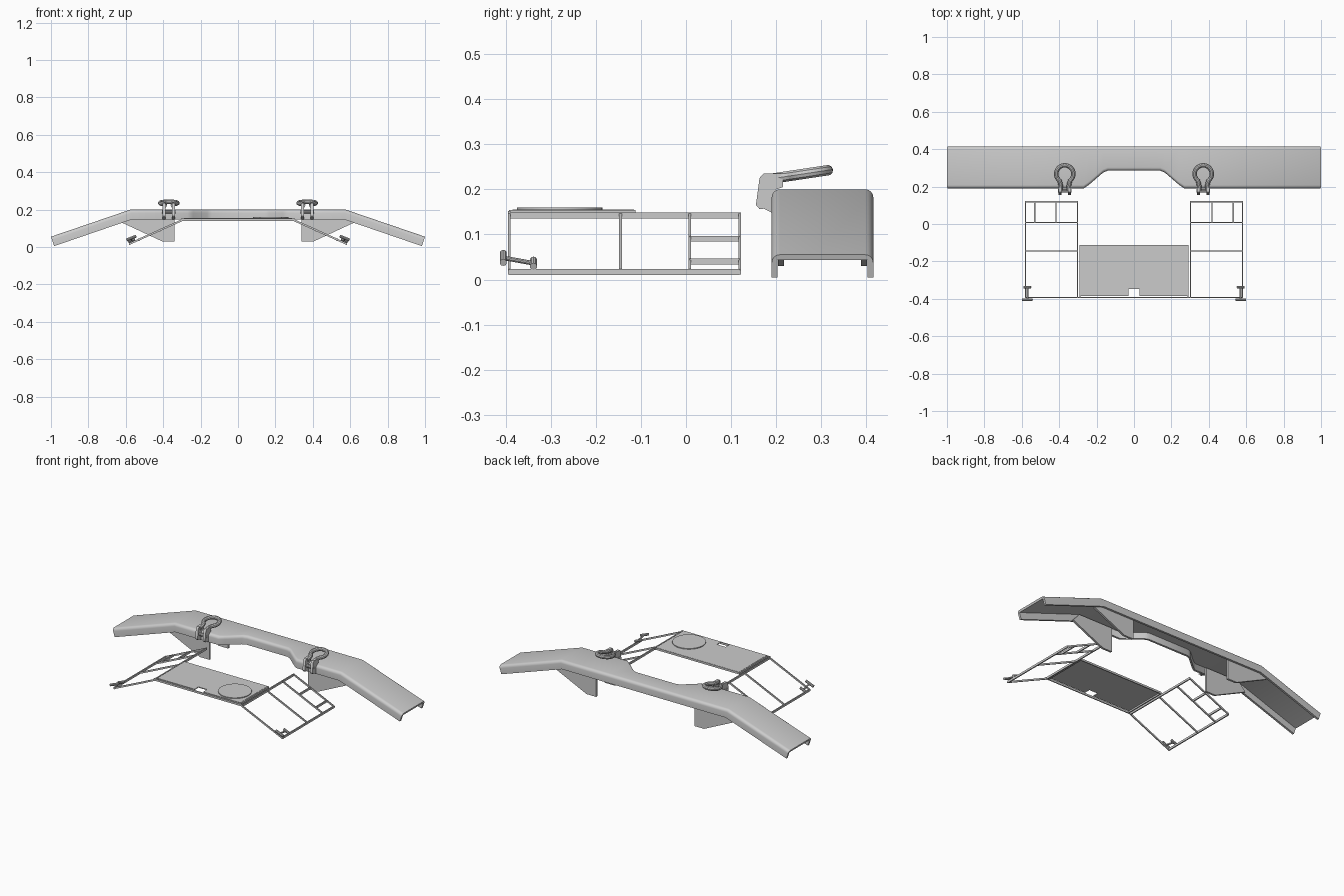
import bpy, bmesh, math
from mathutils import Vector

old = bpy.data.objects.get("Cube")
if old:
    bpy.data.objects.remove(old)

GREY = (0.6, 0.6, 0.6, 1)
mat = bpy.data.materials.new("light grey metal")
mat.use_nodes = True
mat.diffuse_color = GREY
mat.node_tree.nodes["Principled BSDF"].inputs["Base Color"].default_value = GREY


def finish(bm, name):
    bmesh.ops.recalc_face_normals(bm, faces=bm.faces)
    me = bpy.data.meshes.new(name)
    bm.to_mesh(me)
    bm.free()
    me.materials.append(mat)
    ob = bpy.data.objects.new(name, me)
    bpy.context.collection.objects.link(ob)
    bpy.ops.object.select_all(action='DESELECT')
    ob.select_set(True)
    bpy.context.view_layer.objects.active = ob
    bpy.ops.object.shade_smooth_by_angle(angle=math.radians(35))
    return ob


def loft(bm, rings, caps=True):
    loops = [[bm.verts.new(p) for p in r] for r in rings]
    n = len(loops[0])
    for a, b in zip(loops, loops[1:]):
        for i in range(n):
            j = (i + 1) % n
            bm.faces.new((a[i], a[j], b[j], b[i]))
    if caps:
        bm.faces.new(loops[0])
        bm.faces.new(loops[-1])


def extrude(bm, outline, direction):
    d = Vector(direction)
    pts = [Vector(p) for p in outline]
    loft(bm, [pts, [p + d for p in pts]])


def tube(bm, path, radius, sides=10):
    # Round bar swept along a path
    pts = [Vector(p) for p in path]
    rings = []
    for i, p in enumerate(pts):
        t = (pts[min(i + 1, len(pts) - 1)] - pts[max(i - 1, 0)]).normalized()
        ref = Vector((1, 0, 0)) if abs(t.x) < 0.5 else Vector((0, 0.3, 1))
        if len(pts) > 2:
            ref = Vector((0, -0.15, 1)) if abs(t.z) < 0.8 else Vector((0, 1, 0))
        u = t.cross(ref).normalized()
        v = t.cross(u)
        rings.append([p + radius * (math.cos(k * math.tau / sides) * u
                      + math.sin(k * math.tau / sides) * v) for k in range(sides)])
    loft(bm, rings)


def bar(bm, a, b, width, height):
    # Flat strip between two points
    a, b = Vector(a), Vector(b)
    t = (b - a).normalized()
    side = t.cross(Vector((0, 0, 1))).normalized() * width / 2
    up = Vector((0, 0, height / 2))
    loft(bm, [[p + side + up, p - side + up, p - side - up, p + side - up] for p in (a, b)])


# Cross beam: open channel lofted along its length
BACK, FRONT, RECESS = 0.415, 0.19, 0.285
half = [(0, FRONT, 0.2, 0), (0.14, RECESS, 0.2, 0), (0.165, RECESS - 0.01, 0.2, 0),
        (0.24, FRONT + 0.02, 0.2, 0), (0.27, FRONT, 0.2, 0),
        (0.575, FRONT, 0.2, 0.17), (1.0, FRONT, 0.055, 0.32)]
half[0] = (0, RECESS, 0.2, 0)
stations = [(-x, y, z, -s) for x, y, z, s in reversed(half[1:])] + half


def channel(x, front, top, slant):
    wall, r, depth = 0.013, 0.018, 0.053
    arc = [math.pi / 2 * k / 4 for k in range(5)]
    outer = [(front, depth)]
    outer += [(front + r - r * math.cos(a), r - r * math.sin(a)) for a in arc]
    outer += [(BACK - r + r * math.sin(a), r - r * math.cos(a)) for a in arc]
    outer += [(BACK, depth)]
    inner = [(BACK - wall, depth), (BACK - wall, wall), (front + wall, wall), (front + wall, depth)]
    n = Vector((slant, 0, math.sqrt(1 - slant * slant)))
    return [Vector((x, y, top)) - d * n for y, d in outer + inner]


bm = bmesh.new()
loft(bm, [channel(*s) for s in stations])
finish(bm, "cross_beam")

# Mounting gussets hanging under the beam
bm = bmesh.new()
for s in (-1, 1):
    for y in (0.204, 0.388):
        outline = [(0.34, 0.18), (0.34, 0.03), (0.405, 0.03), (0.62, 0.13), (0.575, 0.18)]
        extrude(bm, [(s * x, y, z) for x, z in outline], (0, 0.013, 0))
finish(bm, "mounting_gussets")

# Tow shackles: horseshoe ring, two lugs and a cross pin
for s, side in ((1, "left"), (-1, "right")):
    cx = s * 0.37
    bm = bmesh.new()
    path = [(0.022, 0.18), (0.022, 0.205), (0.026, 0.225)]
    ring = [(0.046 * math.cos(a), 0.268 + 0.046 * math.sin(a))
            for a in [math.radians(-50 + 280 * k / 24) for k in range(25)]]
    path = path + ring + [(-x, y) for x, y in reversed(path)]
    tube(bm, [(cx + x, y, 0.222 + 0.15 * (y - 0.18)) for x, y in path], 0.012)
    finish(bm, side + "_shackle_ring")

    bm = bmesh.new()
    profile = [(0.155, 0.165), (0.163, 0.156), (0.172, 0.157), (0.19, 0.148), (0.2, 0.2),
               (0.215, 0.205), (0.215, 0.235), (0.172, 0.235), (0.163, 0.225)]
    for x in (-0.034, 0.018):
        extrude(bm, [(cx + x, y, z) for y, z in profile], (0.016, 0, 0))
    tube(bm, [(cx - 0.036, 0.178, 0.188), (cx + 0.036, 0.178, 0.188)], 0.01)
    finish(bm, side + "_shackle_lugs")

# Side frames: sloping grids of thin strips
EDGES = (-0.392, -0.145, 0.008, 0.119)


def slope(x):
    return 0.143 - (x - 0.3) * 0.45


for s, side in ((1, "left"), (-1, "right")):
    bm = bmesh.new()
    for y in EDGES:
        bar(bm, (s * 0.3, y, slope(0.3)), (s * 0.582, y, slope(0.582)), 0.006, 0.011)
    for x, start in ((0.302, 0), (0.58, 0), (0.417, 2), (0.53, 2)):
        bar(bm, (s * x, EDGES[start], slope(x)), (s * x, EDGES[3], slope(x)), 0.007, 0.013)
    finish(bm, side + "_side_frame")

    # Corner catch with round end caps
    bm = bmesh.new()
    front, rear = Vector((s * 0.57, -0.405, 0.048)), Vector((s * 0.57, -0.338, 0.036))
    tube(bm, [front, rear], 0.005)
    for p, w in ((front, 0.026), (rear, 0.018)):
        tilt = Vector((w, 0, -0.4 * w * s))
        tube(bm, [p - tilt, p + tilt], 0.008)
    finish(bm, side + "_corner_catch")

# Centre panel with a notch in its front edge
bm = bmesh.new()
outline = [(-0.285, -0.385), (-0.03, -0.385), (-0.03, -0.347), (0.03, -0.347),
           (0.03, -0.385), (0.285, -0.385), (0.285, -0.115), (-0.285, -0.115)]
extrude(bm, [(x, y, 0.15) for x, y in outline], (0, 0, 0.005))
finish(bm, "centre_panel")

# Panel rim joining the side frames
bm = bmesh.new()
bar(bm, (-0.305, -0.392, 0.146), (0.305, -0.392, 0.146), 0.006, 0.012)
for s in (-1, 1):
    bar(bm, (s * 0.288, -0.392, 0.147), (s * 0.288, -0.112, 0.147), 0.006, 0.013)
bar(bm, (-0.29, -0.115, 0.148), (0.29, -0.115, 0.148), 0.006, 0.012)
finish(bm, "panel_rim")

# Raised round cover on the panel
bm = bmesh.new()
circle = [(0.175 + 0.095 * math.cos(k * math.tau / 40), -0.28 + 0.095 * math.sin(k * math.tau / 40), 0.154)
          for k in range(40)]
extrude(bm, circle, (0, 0, 0.006))
finish(bm, "round_cover")
